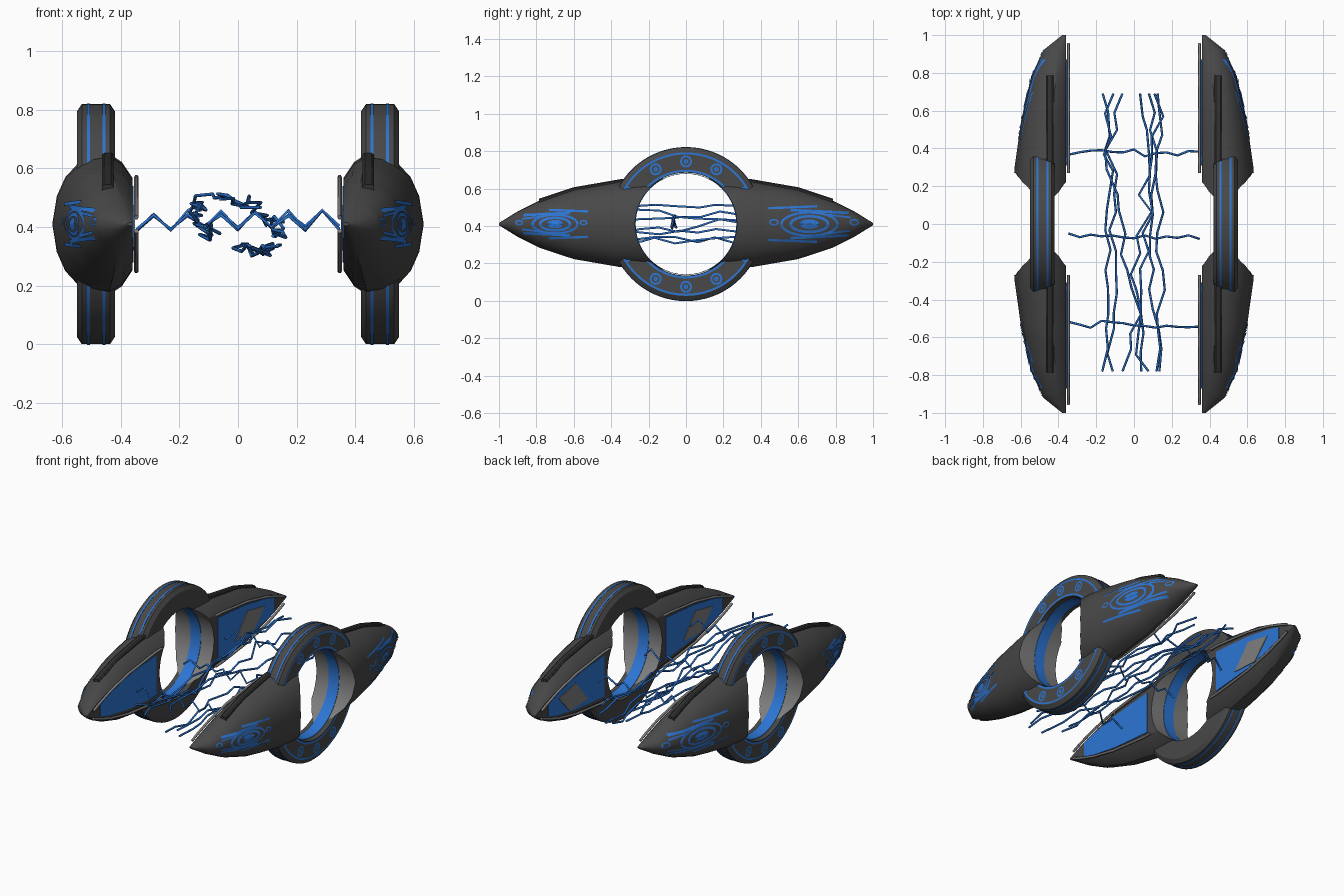
import bpy, bmesh, math, random
from mathutils import Vector
from mathutils.bvhtree import BVHTree

cube = bpy.data.objects.get("Cube")
if cube:
    bpy.data.objects.remove(cube, do_unlink=True)
random.seed(4)
ZC = 0.41          # height of the pod axis
INNER = 0.36       # flat inboard side of each pod
HOLE = 0.272


def material(name, rgb):
    m = bpy.data.materials.new(name)
    m.use_nodes = True
    m.diffuse_color = (*rgb, 1)
    m.node_tree.nodes["Principled BSDF"].inputs["Base Color"].default_value = (*rgb, 1)
    return m


HULL = material("dark grey hull", (0.065, 0.065, 0.065))
FIN = material("charcoal", (0.028, 0.028, 0.028))
GREY = material("mid grey", (0.21, 0.21, 0.21))
BLUE = material("bright blue", (0.026, 0.18, 0.66))


def finish(name, bm, mats, mirror=True, smooth=None):
    me = bpy.data.meshes.new(name)
    bm.to_mesh(me)
    bm.free()
    for m in mats:
        me.materials.append(m)
    ob = bpy.data.objects.new(name, me)
    bpy.context.collection.objects.link(ob)
    bpy.ops.object.select_all(action='DESELECT')
    bpy.context.view_layer.objects.active = ob
    ob.select_set(True)
    if smooth:
        bpy.ops.object.shade_smooth_by_angle(angle=math.radians(smooth))
    if mirror:
        ob.modifiers.new("Mirror", 'MIRROR').use_mirror_merge = False
    return ob


def loft(bm, loops, close=False):
    rows = [[bm.verts.new(p) for p in loop] for loop in loops]
    n = len(rows[0])
    for a, b in zip(rows, rows[1:] + rows[:1] if close else rows[1:]):
        for i in range(n):
            j = (i + 1) % n
            bm.faces.new((a[i], a[j], b[j], b[i]))
    if not close:
        bm.faces.new(rows[0])
        bm.faces.new(rows[-1])
    bmesh.ops.recalc_face_normals(bm, faces=bm.faces)


def lathe(name, profile, mat):
    bm = bmesh.new()
    angles = [2 * math.pi * i / 72 for i in range(72)]
    loft(bm, [[(x, r * math.cos(a), ZC + r * math.sin(a)) for x, r in profile] for a in angles], True)
    return finish(name, bm, [mat], smooth=30)


def tubes(name, paths, radius, mat):
    cu = bpy.data.curves.new(name, 'CURVE')
    cu.dimensions = '3D'
    cu.bevel_depth = radius
    cu.bevel_resolution = 1
    cu.use_fill_caps = True
    for path in paths:
        sp = cu.splines.new('POLY')
        sp.points.add(len(path) - 1)
        for p, co in zip(sp.points, path):
            p.co = (*co, 1)
    cu.materials.append(mat)
    ob = bpy.data.objects.new(name, cu)
    bpy.context.collection.objects.link(ob)


def lerp(table, y):
    y = abs(y)
    for (a, p), (b, q) in zip(table, table[1:]):
        if y <= b:
            return p + (q - p) * (y - a) / (b - a)
    return table[-1][1]


# Hull: half-height and outboard width along the length
HEIGHT = [(0, .25), (.34, .232), (.6, .187), (.78, .128), (.9, .068), (1, .006)]
WIDTH = [(0, .645), (.28, .635), (.55, .597), (.78, .545), (.92, .48), (1, .38)]
SECTION = [(0, .66), (.13, .88), (.3, 1), (.5, .96), (.67, .86), (.83, .67), (.94, .4), (1, 0)]
SECTION += [(u, -v) for u, v in reversed(SECTION[:-1])]


def height(y):
    return lerp(HEIGHT, y)


stations = [-1, -.96, -.92, -.9] + [i * .06 for i in range(-14, 15)] + [.9, .92, .96, 1]
bm = bmesh.new()
loft(bm, [[(INNER + (lerp(WIDTH, y) - INNER) * u, y, ZC + height(y) * v) for u, v in SECTION]
          for y in stations])
hull_tree = BVHTree.FromBMesh(bm)
hull = finish("pod_hull", bm, [HULL, GREY], mirror=False)

bpy.ops.mesh.primitive_cylinder_add(vertices=72, radius=HOLE, depth=1, location=(.5, 0, ZC),
                                    rotation=(0, math.pi / 2, 0))
cutter = bpy.context.object
cut = hull.modifiers.new("Hole", 'BOOLEAN')
cut.operation, cut.solver, cut.object = 'DIFFERENCE', 'EXACT', cutter
bpy.context.view_layer.objects.active = hull
bpy.ops.object.modifier_apply(modifier="Hole")
bpy.data.objects.remove(cutter, do_unlink=True)
for f in hull.data.polygons:
    inward = Vector((0, -f.center.y, ZC - f.center.z))
    if inward.length < HOLE + .002 and f.normal.dot(inward.normalized()) > .9:
        f.material_index = 1
bpy.ops.object.select_all(action='DESELECT')
hull.select_set(True)
bpy.ops.object.shade_smooth_by_angle(angle=math.radians(28))
hull.modifiers.new("Mirror", 'MIRROR').use_mirror_merge = False

# Ring through the hull, with stripes and inner band
lathe("ring", [(.42, .275), (.55, .275), (.55, .385), (.533, .41), (.437, .41), (.42, .385)], HULL)
for name, x, w, r in (("ring_stripe_inner", .458, .005, .409), ("ring_stripe_outer", .51, .005, .409),
                      ("ring_band", .485, .036, .269)):
    lathe(name, [(x - w, r), (x + w, r), (x + w, r + .003), (x - w, r + .003)], BLUE)


# Painted ribbons
def ribbon(bm, pts, width, place, closed=False):
    pts = [Vector(p) for p in pts]
    if not closed:
        dense = []
        for a, b in zip(pts, pts[1:]):
            n = max(1, round((b - a).length / .015))
            dense += [a.lerp(b, k / n) for k in range(n)]
        pts = dense + [pts[-1]]
    n = len(pts)
    rows = []
    for i, p in enumerate(pts):
        a = pts[i - 1] if closed or i else p
        b = pts[(i + 1) % n] if closed or i < n - 1 else p
        t = (b - a).normalized()
        side = Vector((-t.y, t.x)) * width / 2
        rows.append((bm.verts.new(place(p + side)), bm.verts.new(place(p - side))))
    for a, b in zip(rows, rows[1:] + rows[:1] if closed else rows[1:]):
        f = bm.faces.new((a[0], a[1], b[1], b[0]))
        f.normal_update()
        if f.normal.x < 0:
            f.normal_flip()


def ellipse(cy, cz, ry, rz, n=28):
    return [(cy + ry * math.cos(2 * math.pi * i / n), cz + rz * math.sin(2 * math.pi * i / n))
            for i in range(n)]


def on_hull(p):
    hit = hull_tree.ray_cast(Vector((2, p.x, p.y)), Vector((-1, 0, 0)))[0]
    return (hit.x + .004 if hit else INNER, p.x, p.y)


bm = bmesh.new()
for c, s, k in ((.66, 1, 1), (-.7, -1, .8)):
    def at(y, z):
        return (c + s * k * y, ZC + k * z)
    for ry, rz, w in ((.15, .062, .012), (.1, .042, .014), (.04, .014, .022)):
        ribbon(bm, ellipse(*at(0, 0), ry * k, rz * k), w, on_hull, True)
    for y in (-.19, .24):
        ribbon(bm, ellipse(*at(y, .01), .022 * k, .014 * k, 12), .008, on_hull, True)
    for v in (-1, 1):
        ribbon(bm, [at(-.22, v * .085), at(.04, v * .095)], .012, on_hull)
        ribbon(bm, [at(-.1, v * .075), at(.21, v * .06)], .014, on_hull)
        ribbon(bm, [at(.1, v * .05), at(.22, v * .035)], .01, on_hull)
finish("hull_ornament", bm, [BLUE])

bm = bmesh.new()


def on_ring(p):
    return (.553, p.x, p.y)


def polar(r, deg, v):
    a = math.radians(deg)
    return (r * math.cos(a), ZC + v * r * math.sin(a))


for v in (-1, 1):
    for r in (.285, .378):
        ribbon(bm, [polar(r, d, v) for d in range(26, 155, 4)], .011, on_ring)
    for d in (32, 148):
        ribbon(bm, [polar(.285, d, v), polar(.378, d, v)], .012, on_ring)
    for d in (61, 90, 119):
        cy, cz = polar(.335, d, v)
        ribbon(bm, ellipse(cy, cz, .027, .027, 16), .011, on_ring, True)
        ribbon(bm, ellipse(cy, cz, .008, .008, 8), .01, on_ring, True)
finish("ring_ornament", bm, [BLUE])

# Raised spine bars on top of the hull
for end, s in (("front", -1), ("back", 1)):
    bm = bmesh.new()
    loft(bm, [[(x, s * y, ZC + height(y) + dz) for x, dz in
               ((.425, -.035), (.465, -.035), (.465, .004), (.457, .01), (.433, .01), (.425, .004))]
              for y in (.3, .34, .45, .6, .7, .785)])
    finish(end + "_spine_bar", bm, [FIN])

# Blue inboard panels with grey plates
for end, s in (("front", -1), ("back", 1)):
    ys = (.31, .45, .6, .78, .87)
    outline = [(y, height(y) * .56) for y in ys] + [(y, -height(y) * .56) for y in reversed(ys)]
    kite = [(.48, -.08), (.6, .065), (.77, .03), (.66, -.09)]
    for name, pts, x, mat in (("panel", outline, .356, BLUE), ("panel_plate", kite, .352, GREY)):
        bm = bmesh.new()
        loft(bm, [[(x + d, s * y, ZC + z) for y, z in pts] for d in (0, .006)])
        finish(end + "_" + name, bm, [mat], mirror=name == "panel" or s > 0)

# Grey rails along the inboard edges
tubes("inboard_rails",
      [[(sx * .347, sy * y, ZC + sz * height(y) * .68) for y in (.27, .34, .6, .78, .9, .955)]
       for sx in (-1, 1) for sy in (-1, 1) for sz in (-1, 1)], .008, GREY)

# Energy bolts: long ones between the pods, short ones across
bolts = []
for i in range(7):
    a = 2 * math.pi * i / 7 + .3
    path = []
    for k in range(15):
        a += random.uniform(-.25, .25)
        path.append((.145 * math.cos(a) + random.uniform(-.03, .03),
                     -.78 + k * .105 + random.uniform(-.02, .02) * (0 < k < 14),
                     ZC + .08 * math.sin(a) - .04 * math.cos(a) + random.uniform(-.02, .02)))
    bolts.append(path)
tubes("long_bolts", bolts, .006, BLUE)
tubes("cross_bolts",
      [[(-.345 + k * .0575, y + random.uniform(-.02, .02),
         ZC + .01 + (.035 if k % 2 else -.03) * random.uniform(.5, 1.1)) for k in range(13)]
       for y in (.375, -.07, -.53)], .006, BLUE)
